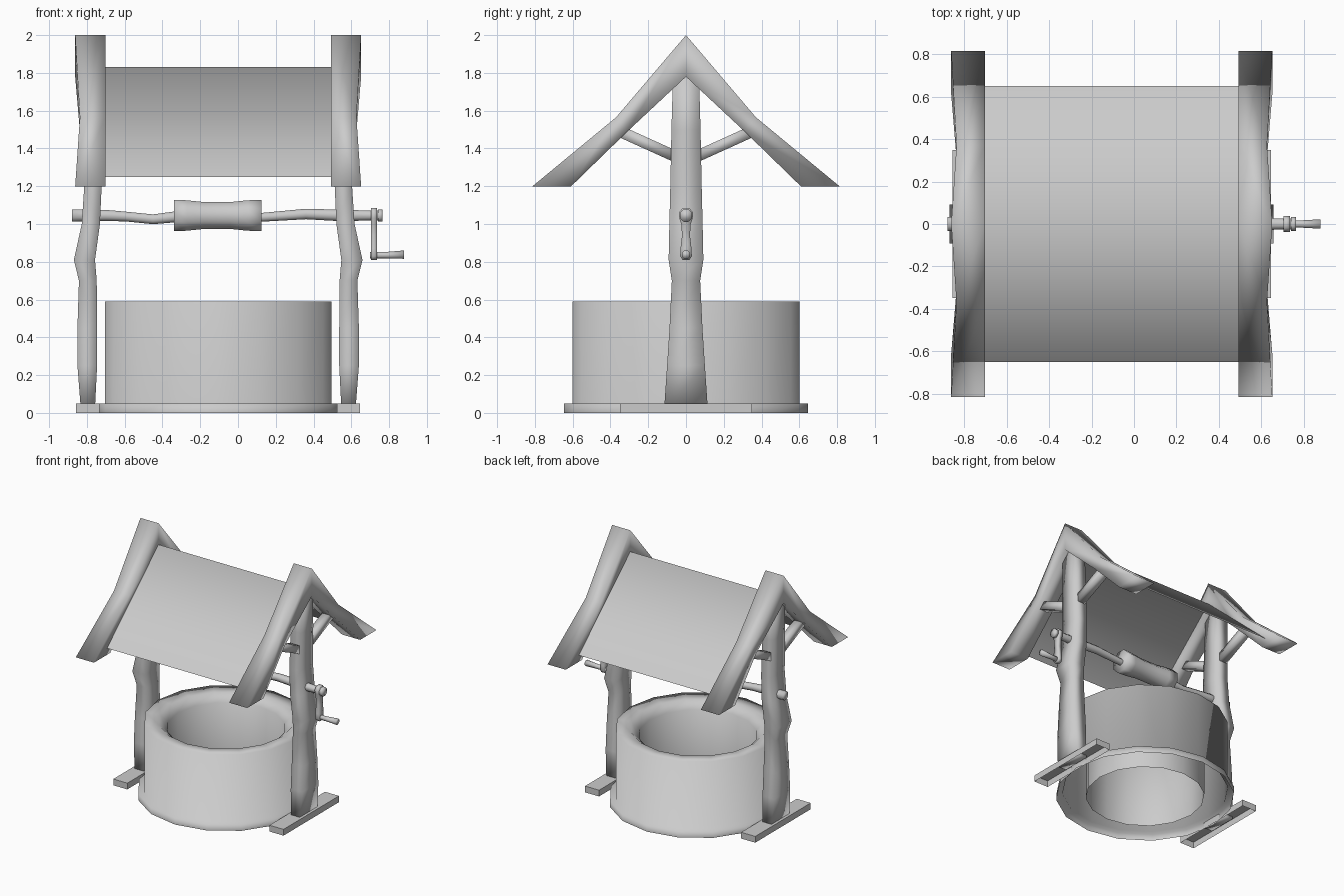
import bpy, bmesh, math
from mathutils import Vector

if "Cube" in bpy.data.objects:
    bpy.data.objects.remove(bpy.data.objects["Cube"])

CX = -0.105  # centre of the well; the crank sticks out to the right


def make(name, bm, angle=None, mirror=""):
    bmesh.ops.recalc_face_normals(bm, faces=bm.faces)
    me = bpy.data.meshes.new(name)
    bm.to_mesh(me)
    bm.free()
    ob = bpy.data.objects.new(name, me)
    bpy.context.collection.objects.link(ob)
    ob.location.x = CX
    if mirror:
        mod = ob.modifiers.new("Mirror", "MIRROR")
        mod.use_axis = ["X" in mirror, "Y" in mirror, False]
        mod.use_mirror_merge = False
    if angle is None:
        return ob
    for o in bpy.context.selected_objects:
        o.select_set(False)
    ob.select_set(True)
    bpy.context.view_layer.objects.active = ob
    bpy.ops.object.shade_smooth_by_angle(angle=math.radians(angle))
    return ob


def loft(bm, rings, caps=True):
    """Skin a list of equal-length point rings."""
    vs = [[bm.verts.new(p) for p in r] for r in rings]
    n = len(vs[0])
    for a, b in zip(vs, vs[1:]):
        for i in range(n):
            j = (i + 1) % n
            bm.faces.new((a[i], a[j], b[j], b[i]))
    if caps:
        bm.faces.new(vs[0])
        bm.faces.new(vs[-1])


def ring(centre, u, v, sides, phase=0.0):
    """Ellipse of points around centre, spanned by vectors u and v."""
    c, u, v = Vector(centre), Vector(u), Vector(v)
    t = [2 * math.pi * (i + phase) / sides for i in range(sides)]
    return [c + u * math.cos(a) + v * math.sin(a) for a in t]


def box_ring(centre, u, v):
    """Rectangle of points with half extents u and v."""
    c, u, v = Vector(centre), Vector(u), Vector(v)
    return [c - u - v, c + u - v, c + u + v, c - u + v]


def x_rod(name, stations, sides=8):
    """Round rod along x; stations are (x, z, radius) in world units."""
    bm = bmesh.new()
    loft(bm, [ring((x - CX, 0, z), (0, r, 0), (0, 0, r), sides, 0.5) for x, z, r in stations])
    return make(name, bm, 180)


# Well wall with base flange and hollow shaft, open underneath
bm = bmesh.new()
wall = [(0.645, 0), (0.645, 0.05), (0.6, 0.05), (0.6, 0.59), (0.49, 0.585), (0.43, 0.53), (0.43, 0)]
loft(bm, [ring((0, 0, z), (r, 0, 0), (0, r, 0), 16) for r, z in wall], caps=False)
make("well_wall", bm, 180)

# Foot boards, open underneath
bm = bmesh.new()
loft(bm, [box_ring((0.69, 0, z), (0.062, 0, 0), (0, 0.35, 0)) for z in (0, 0.05)])
bmesh.ops.delete(bm, geom=[f for f in bm.faces if f.calc_center_median().z < 0.01], context="FACES_ONLY")
make("foot_boards", bm, mirror="X")

# Knobbly posts: (z, centre x, half width x, half width y)
post = [(0.03, 0.69, 0.038, 0.115), (0.25, 0.693, 0.052, 0.1), (0.45, 0.693, 0.052, 0.087),
        (0.7, 0.69, 0.047, 0.075), (0.81, 0.708, 0.056, 0.092), (1.0, 0.674, 0.048, 0.088),
        (1.2, 0.663, 0.046, 0.083), (1.5, 0.67, 0.046, 0.077), (1.82, 0.675, 0.046, 0.068)]
bm = bmesh.new()
loft(bm, [box_ring((x, 0, z), (rx, 0, 0), (0, ry, 0)) for z, x, rx, ry in post])
make("posts", bm, 180, "X")

# Gable beams: (outer y, z), (inner y, z), outer x
half = [((0.815, 1.198), (0.61, 1.198), 0.757), ((0.37, 1.565), (0.31, 1.49), 0.732)]
apex = [((0, 2.0), (0, 1.78), 0.757)]
other = [((-o[0], o[1]), (-i[0], i[1]), x) for o, i, x in reversed(half)]
bm = bmesh.new()
loft(bm, [[(0.597, *o), (x, *o), (x, *i), (0.597, *i)] for o, i, x in half + apex + other])
make("gable_beams", bm, 180, "X")

# Roof sheet
bm = bmesh.new()
rows = [[bm.verts.new((x, y, z)) for x in (-0.62, 0.62)] for y, z in ((-0.65, 1.25), (0, 1.83), (0.65, 1.25))]
for a, b in zip(rows, rows[1:]):
    bm.faces.new((a[0], a[1], b[1], b[0]))
make("roof_sheet", bm, 180)

# Diagonal braces between posts and beams
bm = bmesh.new()
p, q = Vector((0.67, 0.04, 1.35)), Vector((0.67, 0.36, 1.495))
side = Vector((0, -(q - p).z, (q - p).y)).normalized()
loft(bm, [box_ring(c, (0.033, 0, 0), side * 0.03) for c in (p, q)])
make("braces", bm, 180, "XY")

# Axle, rope drum and crank
x_rod("axle", [(-0.88, 1.045, 0.035), (-0.7, 1.045, 0.032), (-0.6, 1.04, 0.028), (-0.45, 1.025, 0.028),
               (-0.34, 1.037, 0.031), (0.12, 1.035, 0.025), (0.36, 1.053, 0.03), (0.55, 1.045, 0.033),
               (0.7, 1.045, 0.028), (0.74, 1.045, 0.028), (0.74, 1.045, 0.035), (0.765, 1.045, 0.035)])
x_rod("rope_drum", [(-0.34, 1.045, 0.09), (-0.27, 1.045, 0.087), (-0.18, 1.045, 0.077),
                    (-0.04, 1.045, 0.077), (0.05, 1.045, 0.087), (0.125, 1.045, 0.09)])
x_rod("crank_handle", [(0.7, 0.835, 0.018), (0.78, 0.835, 0.018), (0.88, 0.838, 0.024)])

# Crank arm: (z, half width y)
arm = [(1.085, 0.018), (1.06, 0.038), (1.03, 0.035), (1.0, 0.025), (0.94, 0.021),
       (0.87, 0.029), (0.83, 0.031), (0.81, 0.018)]
bm = bmesh.new()
loft(bm, [box_ring((0.72 - CX, 0, z), (0.016, 0, 0), (0, w, 0)) for z, w in arm])
make("crank_arm", bm, 180)
